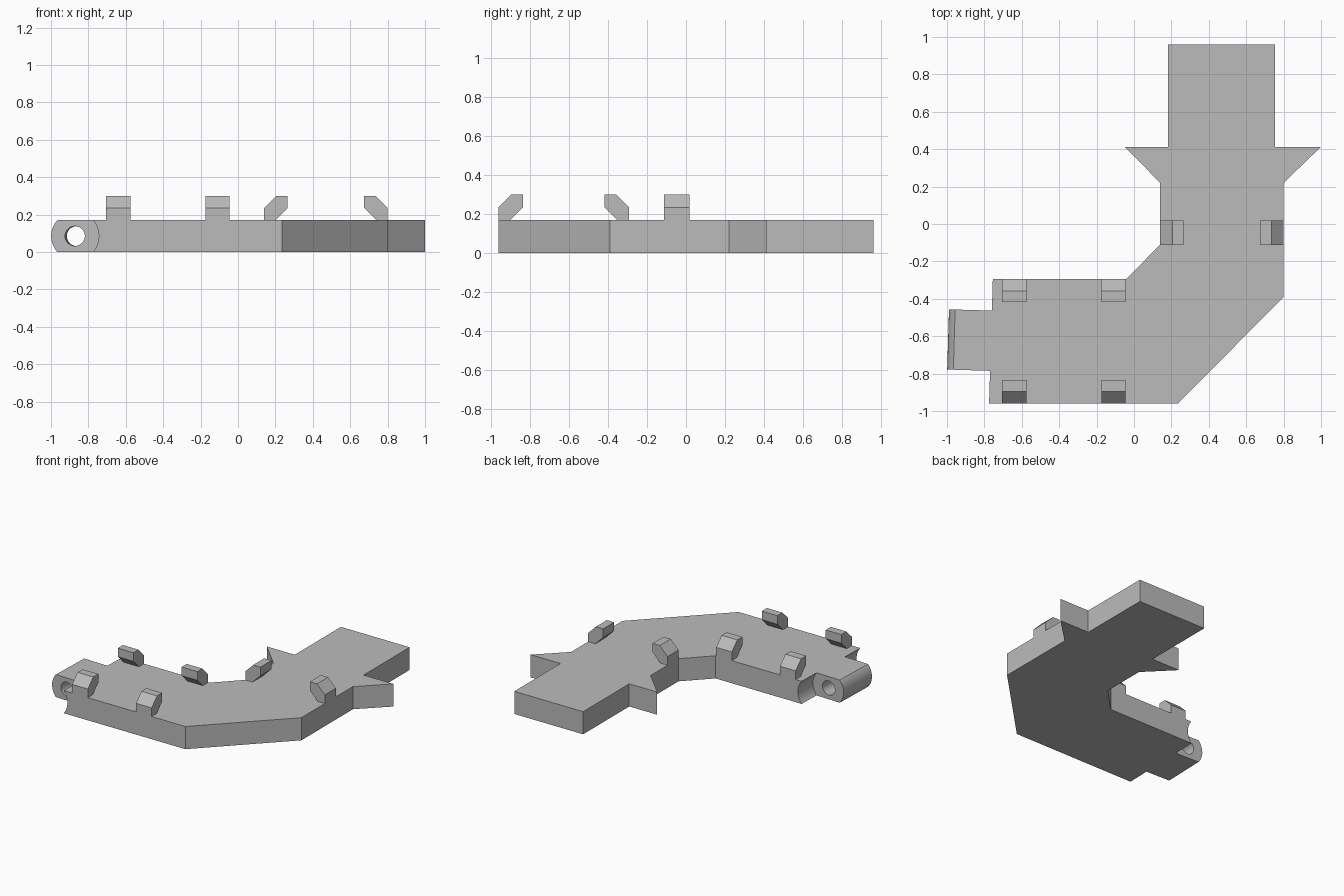
import bpy, bmesh, math
from mathutils import Matrix, Vector

cube = bpy.data.objects.get("Cube")
if cube:
    bpy.data.objects.remove(cube, do_unlink=True)

THICK = 0.17
grey = bpy.data.materials.new("plain grey")
grey.use_nodes = True
grey.diffuse_color = (0.5, 0.5, 0.5, 1)
grey.node_tree.nodes["Principled BSDF"].inputs["Base Color"].default_value = (0.5, 0.5, 0.5, 1)


def prism(name, profile, start, end, matrix=Matrix()):
    """Extrude a closed 2D profile along local z, then place it."""
    bm = bmesh.new()
    face = bm.faces.new([bm.verts.new((u, v, start)) for u, v in profile])
    extruded = bmesh.ops.extrude_face_region(bm, geom=[face])["geom"]
    tops = [g for g in extruded if isinstance(g, bmesh.types.BMVert)]
    bmesh.ops.translate(bm, verts=tops, vec=(0, 0, end - start))
    bmesh.ops.recalc_face_normals(bm, faces=bm.faces[:])
    bm.transform(matrix)
    mesh = bpy.data.meshes.new(name)
    bm.to_mesh(mesh)
    bm.free()
    mesh.materials.append(grey)
    obj = bpy.data.objects.new(name, mesh)
    bpy.context.collection.objects.link(obj)
    return obj


def arc(radius, first, last, steps=32):
    angles = [math.radians(first + (last - first) * i / steps) for i in range(steps + 1)]
    return [(radius * math.cos(a), radius * math.sin(a)) for a in angles]


def activate(obj):
    bpy.ops.object.select_all(action="DESELECT")
    obj.select_set(True)
    bpy.context.view_layer.objects.active = obj


def cut(target, cutter):
    mod = target.modifiers.new("cut", "BOOLEAN")
    mod.operation = "DIFFERENCE"
    mod.solver = "EXACT"
    mod.object = cutter
    activate(target)
    bpy.ops.object.modifier_apply(modifier=mod.name)
    bpy.data.objects.remove(cutter, do_unlink=True)


# Angled plate with two pointed side wings and a straight tongue
outline = [
    (-1.05, -0.96), (0.235, -0.96), (0.8, -0.39), (0.8, 0.22), (1.0, 0.413),
    (0.753, 0.413), (0.753, 0.96), (0.182, 0.96), (0.182, 0.413), (-0.05, 0.413),
    (0.14, 0.22), (0.14, -0.11), (-0.04, -0.293), (-1.05, -0.293),
]
plate = prism("angled_plate", outline, 0, THICK)

# Hinge end: the axis is turned slightly from the plate's edge
hinge = (Matrix.Translation((-0.867, -0.621, THICK / 2))
         @ Matrix.Rotation(-0.03, 4, "Z") @ Matrix.Rotation(math.pi / 2, 4, "X"))
TAB = 0.161
socket = arc(0.133, -90, 90) + [(-0.35, 0.133), (-0.35, -0.133)]
rounding = arc(0.127, 90, 270) + [(-0.35, -0.127), (-0.35, 0.127)]
cut(plate, prism("front_socket_cutter", socket, TAB, 0.5, hinge))
cut(plate, prism("back_socket_cutter", socket, -0.5, -TAB, hinge))
cut(plate, prism("tab_end_cutter", rounding, -0.2, 0.2, hinge))
cut(plate, prism("pin_hole_cutter", arc(0.053, 0, 360)[:-1], -0.25, 0.25, hinge))
activate(plate)
bpy.ops.object.shade_smooth_by_angle(angle=math.radians(30))

# Clips along the rim, each leaning inward over the plate
clip_profile = [(0, 0), (0, 0.065), (0.065, 0.13), (0.125, 0.13), (0.125, 0.065), (0.06, 0)]


def clip(name, x, y, inward):
    frame = (Matrix.Translation((x, y, THICK)) @ Matrix.Rotation(math.radians(inward), 4, "Z")
             @ Matrix.Rotation(math.pi / 2, 4, "X"))
    prism(name, clip_profile, -0.065, 0.065, frame)


for side, x in (("outer", -0.64), ("inner", -0.11)):
    clip(f"front_{side}_clip", x, -0.96, 90)
    clip(f"back_{side}_clip", x, -0.293, -90)
clip("right_arm_clip", 0.14, -0.047, 0)
clip("left_arm_clip", 0.8, -0.047, 180)
